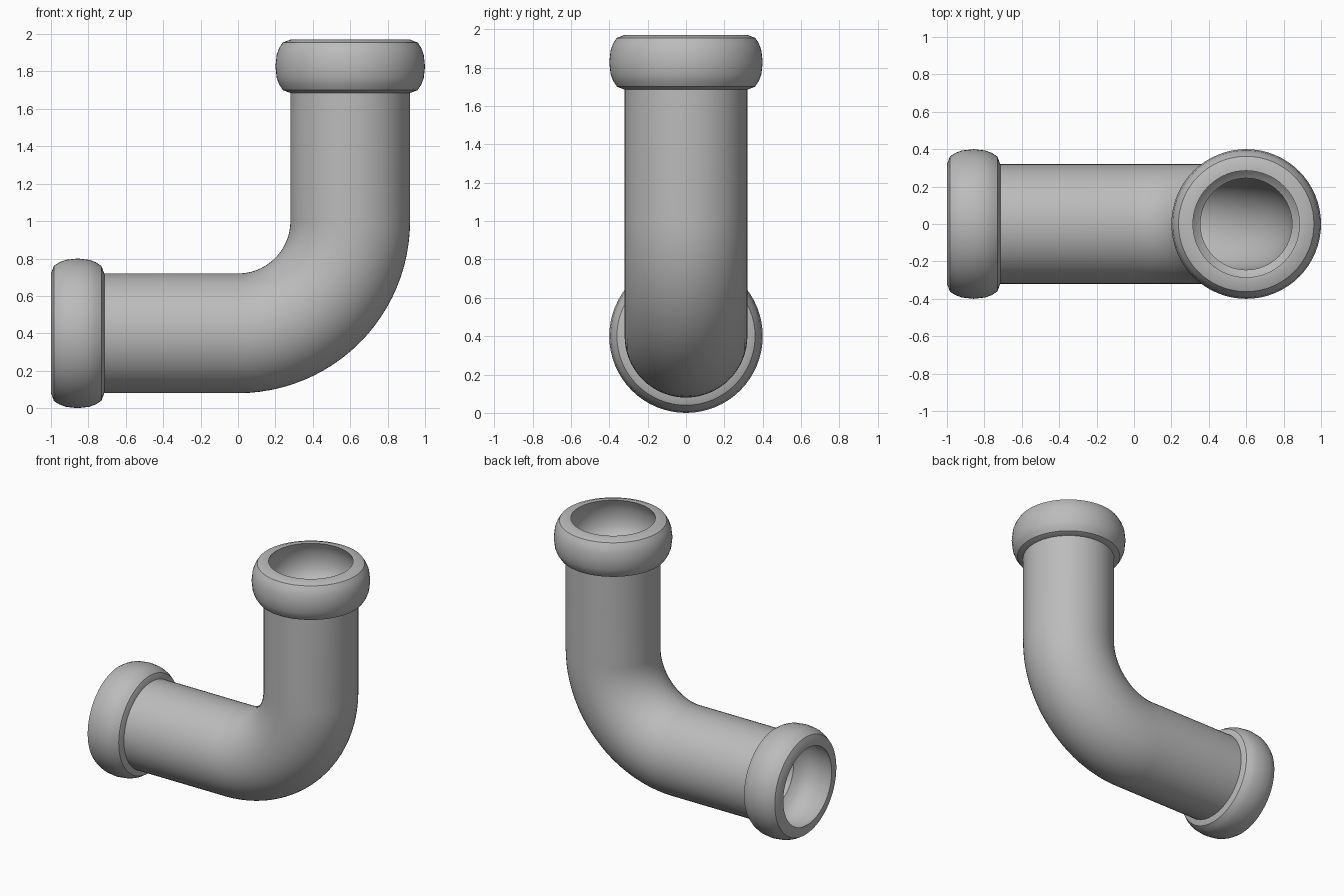
import bpy, bmesh, math
from mathutils import Vector, Matrix

if "Cube" in bpy.data.objects:
    bpy.data.objects.remove(bpy.data.objects["Cube"])

SIDES = 64
BEND = 0.6                      # centre-line radius of the bend
Z_LOW, X_UP = 0.4, 0.6          # axis height of the low leg, axis x of the upright leg
LEFT, TOP, COLLAR = -1.0, 1.97, 0.285
OUTER, INNER = 0.32, 0.245

grey = bpy.data.materials.new("pipe grey")
grey.diffuse_color = (0.5, 0.5, 0.5, 1)
grey.use_nodes = True
grey.node_tree.nodes["Principled BSDF"].inputs["Base Color"].default_value = grey.diffuse_color


def finish(bm, name, angle=30):
    bmesh.ops.recalc_face_normals(bm, faces=bm.faces[:])
    mesh = bpy.data.meshes.new(name)
    bm.to_mesh(mesh)
    bm.free()
    mesh.materials.append(grey)
    obj = bpy.data.objects.new(name, mesh)
    bpy.context.collection.objects.link(obj)
    bpy.ops.object.select_all(action='DESELECT')
    obj.select_set(True)
    bpy.context.view_layer.objects.active = obj
    bpy.ops.object.shade_smooth_by_angle(angle=math.radians(angle))
    return obj


def ring(bm, centre, tangent, radius):
    """Circle of vertices around the path, in the plane across the tangent."""
    side = Vector((0, 1, 0))
    up = tangent.cross(side)
    return [bm.verts.new(centre + radius * (math.cos(a) * side + math.sin(a) * up))
            for a in (2 * math.pi * i / SIDES for i in range(SIDES))]


def bridge(bm, a, b):
    for i in range(SIDES):
        j = (i + 1) % SIDES
        bm.faces.new((a[i], a[j], b[j], b[i]))


# Elbow pipe: hollow tube swept along leg, quarter bend, leg
path = [(Vector((LEFT + COLLAR, 0, Z_LOW)), Vector((1, 0, 0)))]
for i in range(25):
    t = math.pi / 2 * i / 24
    path.append((Vector((BEND * math.sin(t), 0, Z_LOW + BEND * (1 - math.cos(t)))),
                 Vector((math.cos(t), 0, math.sin(t)))))
path.append((Vector((X_UP, 0, TOP - COLLAR)), Vector((0, 0, 1))))

bm = bmesh.new()
walls = []
for radius in (OUTER, INNER):
    rings = [ring(bm, c, t, radius) for c, t in path]
    for a, b in zip(rings, rings[1:]):
        bridge(bm, a, b)
    walls.append(rings)
for end in (0, -1):
    bridge(bm, walls[0][end], walls[1][end])
finish(bm, "elbow_pipe")

# Collars: bulged hollow socket, profile is (depth from open end, radius)
PROFILE = [(0.285, 0.32), (0.27, 0.36), (0.24, 0.38), (0.205, 0.393), (0.1425, 0.4),
           (0.08, 0.393), (0.045, 0.38), (0.016, 0.362), (0, 0.32), (0, 0.285),
           (0.04, 0.305), (0.08, 0.319), (0.1425, 0.325), (0.205, 0.317),
           (0.25, 0.292), (0.285, 0.245)]


def collar(name, end, inward):
    bm = bmesh.new()
    rings = [ring(bm, end + inward * d, inward, r) for d, r in PROFILE]
    for a, b in zip(rings, rings[1:]):
        bridge(bm, a, b)
    bridge(bm, rings[-1], rings[0])
    finish(bm, name)


collar("left_collar", Vector((LEFT, 0, Z_LOW)), Vector((1, 0, 0)))
collar("top_collar", Vector((X_UP, 0, TOP)), Vector((0, 0, -1)))
